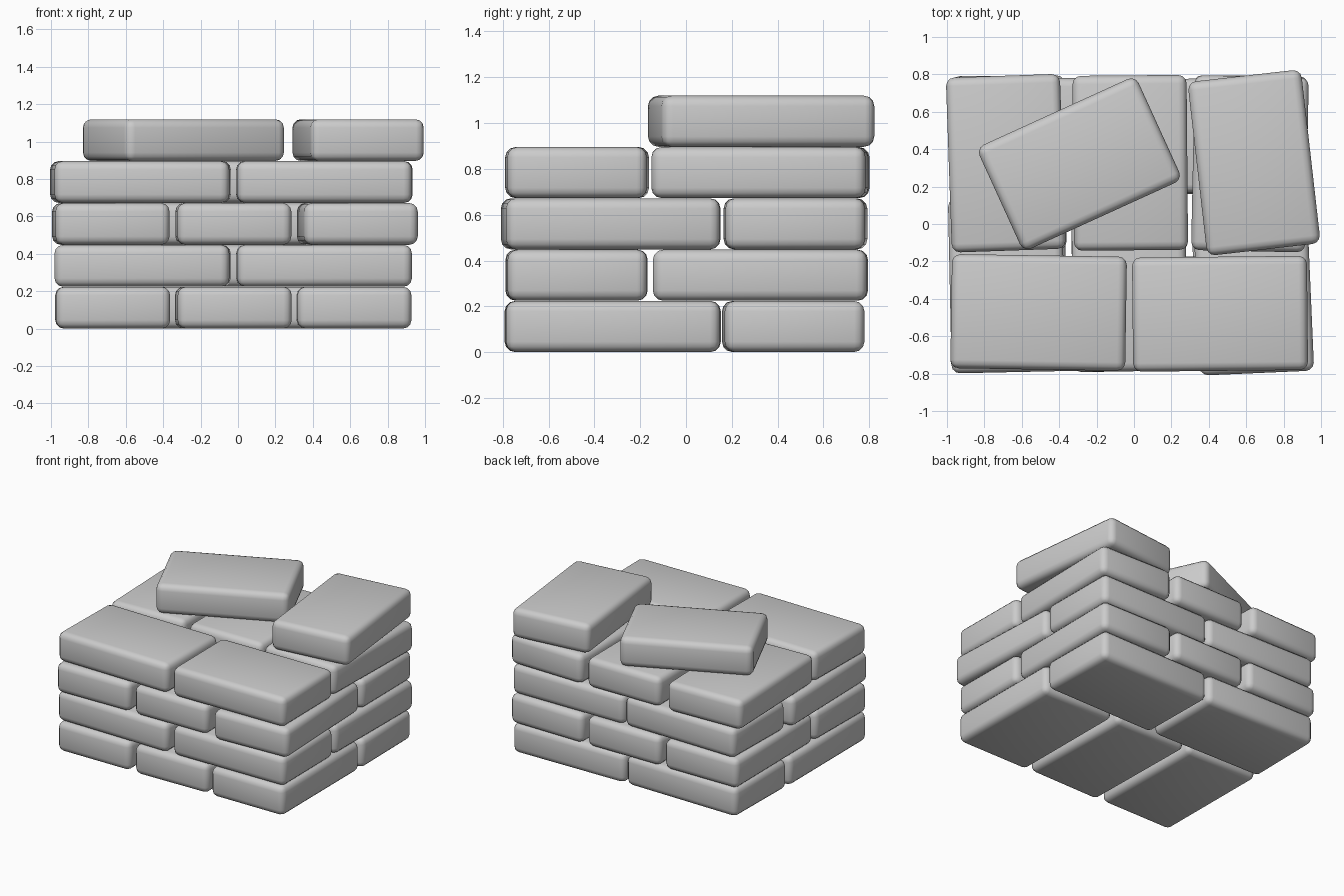
import bpy
from math import radians

L, W, H = 0.935, 0.61, 0.224  # brick length, width, course height


def brick(name, x, y, course, turn):
    """One rounded brick lying flat; turn is in degrees from the x axis."""
    bpy.ops.mesh.primitive_cube_add(size=1, location=(x, y, H * (course + 0.5)))
    ob = bpy.context.object
    ob.name = name
    ob.scale = (L, W, H - 0.001)
    bpy.ops.object.transform_apply(location=False, rotation=False, scale=True)
    ob.rotation_euler.z = radians(turn)
    bev = ob.modifiers.new("rounded_edges", "BEVEL")
    bev.width = 0.045
    bev.segments = 3
    bpy.ops.object.shade_smooth()


# Each course: (x, y, turn) per brick, three crosswise and two lengthwise
courses = [
    [(-0.67, -0.32, 90.3), (-0.025, -0.32, 91), (0.62, -0.32, 90.3),
     (-0.50, 0.468, -0.8), (0.455, 0.468, 0.8)],
    [(-0.51, -0.478, -0.8), (0.46, -0.478, 0.5),
     (-0.67, 0.325, 90.5), (-0.02, 0.325, 90.5), (0.62, 0.325, 89.5)],
    [(-0.68, -0.325, 91.2), (-0.025, -0.32, 90.7), (0.638, -0.33, 92.5),
     (-0.495, 0.478, -1.2), (0.455, 0.473, 0.5)],
    [(-0.51, -0.473, -0.9), (0.46, -0.48, 0.6),
     (-0.685, 0.325, 92), (-0.02, 0.327, 90.5), (0.62, 0.322, 88.8)],
    # Loose bricks on top
    [(-0.292, 0.322, 24.5), (0.642, 0.328, 96.5)],
]
for c, row in enumerate(courses):
    for i, (x, y, turn) in enumerate(row):
        brick(f"brick_course{c + 1}_{i + 1}", x, y, c, turn)
